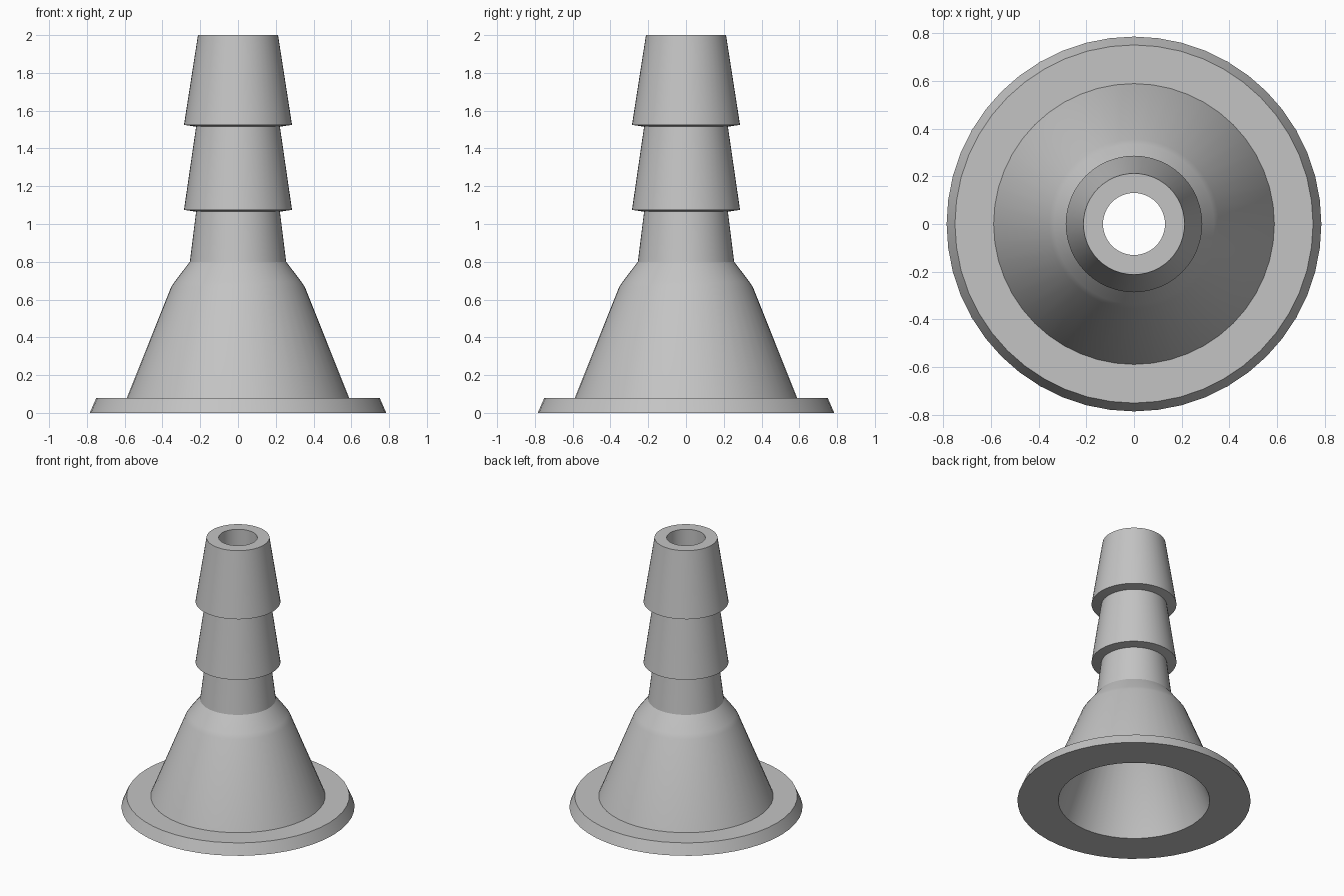
import bpy
import math

SEGMENTS = 48

cube = bpy.data.objects.get("Cube")
if cube:
    bpy.data.objects.remove(cube, do_unlink=True)

grey = bpy.data.materials.new("light grey plastic")
grey.use_nodes = True
colour = (0.55, 0.55, 0.55, 1)
grey.diffuse_color = colour
bsdf = grey.node_tree.nodes["Principled BSDF"]
bsdf.inputs["Base Color"].default_value = colour
bsdf.inputs["Roughness"].default_value = 0.6


def lathe(name, profile):
    """Revolve a closed (radius, height) profile around z."""
    count = len(profile)
    verts, faces = [], []
    for s in range(SEGMENTS):
        a = math.tau * s / SEGMENTS
        verts += [(r * math.cos(a), r * math.sin(a), z) for r, z in profile]
    for s in range(SEGMENTS):
        here, there = s * count, (s + 1) % SEGMENTS * count
        for i in range(count):
            j = (i + 1) % count
            faces.append((here + i, there + i, there + j, here + j))
    mesh = bpy.data.meshes.new(name)
    mesh.from_pydata(verts, [], faces)
    mesh.materials.append(grey)
    obj = bpy.data.objects.new(name, mesh)
    bpy.context.collection.objects.link(obj)
    bpy.ops.object.select_all(action="DESELECT")
    obj.select_set(True)
    bpy.context.view_layer.objects.active = obj
    bpy.ops.object.shade_smooth_by_angle(angle=math.radians(30))
    return obj


# Bevelled flange, then the bell with its rounded shoulder
flange = [(0.51, 0), (0.785, 0), (0.75, 0.08), (0.588, 0.08)]
bell = [(0.355, 0.665), (0.335, 0.695), (0.255, 0.8)]

# Neck and two hose barbs, each with a slightly undercut lip
barbs = []
for lip, top in ((1.065, 1.515), (1.515, 2.0)):
    barbs += [(0.222, lip), (0.286, lip + 0.01)]
barbs.append((0.212, 2.0))

# Straight bore opening into the hollow of the bell
hollow = [(0.13, 2.0), (0.13, 0.76), (0.28, 0.62)]

lathe("barbed_hose_nozzle", flange + bell + barbs + hollow)
